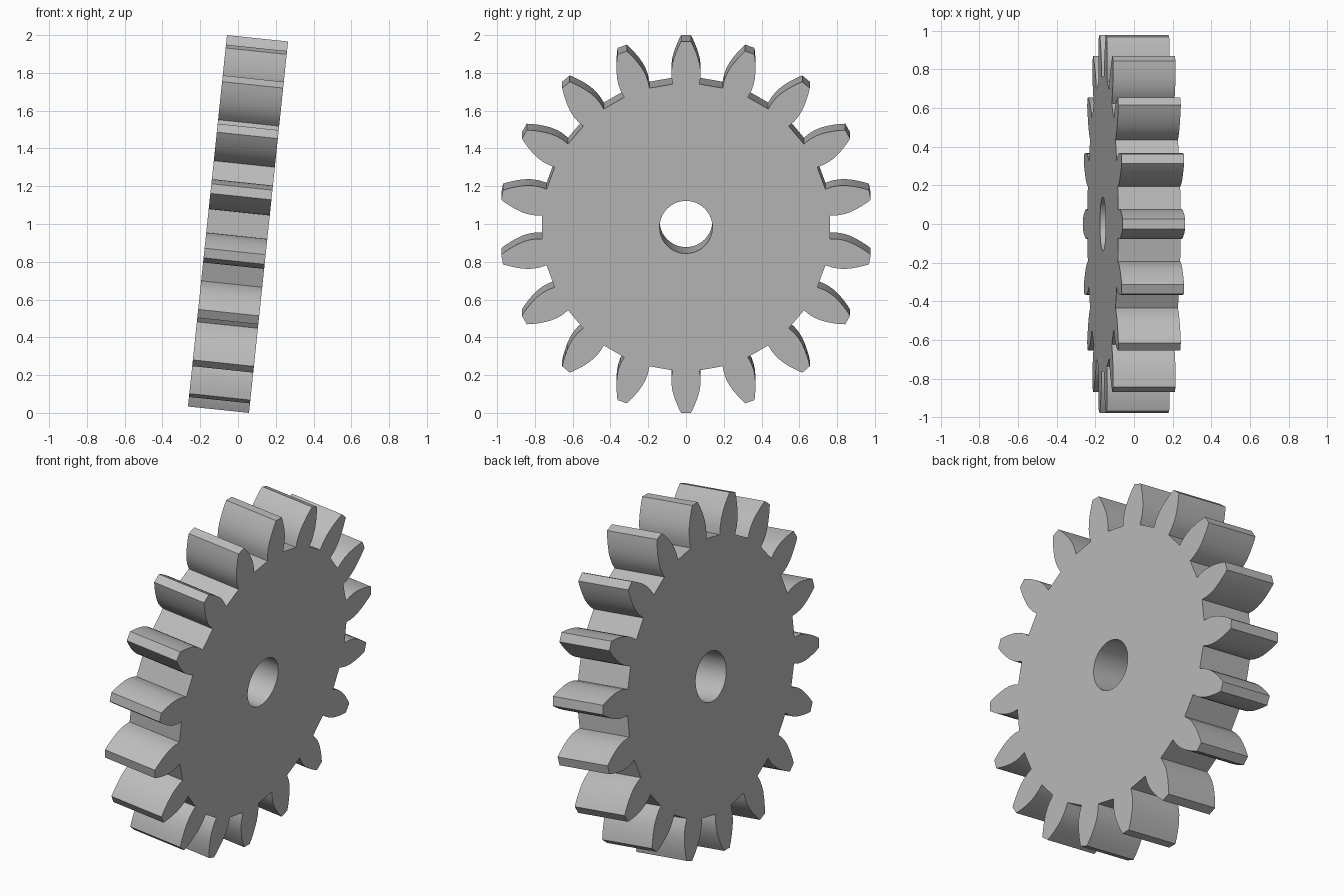
import bpy, bmesh, math

TEETH = 18
HALF_THICK = 0.1625
BORE = 0.14
TILT = math.radians(6)
# one flank: radius along the tooth, half width there
FLANK = [(0.762, 0.071), (0.80, 0.077), (0.835, 0.077), (0.87, 0.072),
         (0.905, 0.062), (0.935, 0.051), (0.963, 0.039), (0.9885, 0.026)]

old = bpy.data.objects.get("Cube")
if old:
    bpy.data.objects.remove(old, do_unlink=True)

steel = bpy.data.materials.new("grey_steel")
steel.use_nodes = True
colour = (0.5, 0.5, 0.5, 1)
steel.diffuse_color = colour
steel.node_tree.nodes["Principled BSDF"].inputs["Base Color"].default_value = colour


def add_loop(bm, points):
    """Closed ring of edges on the left face plane."""
    verts = [bm.verts.new((-HALF_THICK, y, z)) for y, z in points]
    return [bm.edges.new((a, b)) for a, b in zip(verts, verts[1:] + verts[:1])]


# outline: mirror the flank for each tooth and repeat around the axis
tooth = [(-w, r) for r, w in FLANK] + [(w, r) for r, w in reversed(FLANK)]
outline = []
for i in range(TEETH):
    a = math.tau * i / TEETH
    outline += [(y * math.cos(a) + z * math.sin(a), z * math.cos(a) - y * math.sin(a))
                for y, z in tooth]
bore = [(BORE * math.cos(math.tau * i / 64), BORE * math.sin(math.tau * i / 64))
        for i in range(64)]

# fill between outline and bore, then extrude to thickness
bm = bmesh.new()
edges = add_loop(bm, outline) + add_loop(bm, bore)
bmesh.ops.triangle_fill(bm, edges=edges, use_beauty=True)
ext = bmesh.ops.extrude_face_region(bm, geom=bm.faces[:], use_keep_orig=True)
moved = [g for g in ext["geom"] if isinstance(g, bmesh.types.BMVert)]
bmesh.ops.translate(bm, verts=moved, vec=(2 * HALF_THICK, 0, 0))
bmesh.ops.recalc_face_normals(bm, faces=bm.faces[:])

mesh = bpy.data.meshes.new("gear_wheel")
bm.to_mesh(mesh)
bm.free()
mesh.materials.append(steel)
gear = bpy.data.objects.new("gear_wheel", mesh)
bpy.context.collection.objects.link(gear)

# lean the wheel and stand it on the floor
gear.location = (0, 0, 1)
gear.rotation_euler = (0, TILT, 0)

bpy.ops.object.select_all(action='DESELECT')
gear.select_set(True)
bpy.context.view_layer.objects.active = gear
bpy.ops.object.shade_smooth_by_angle(angle=math.radians(30))
